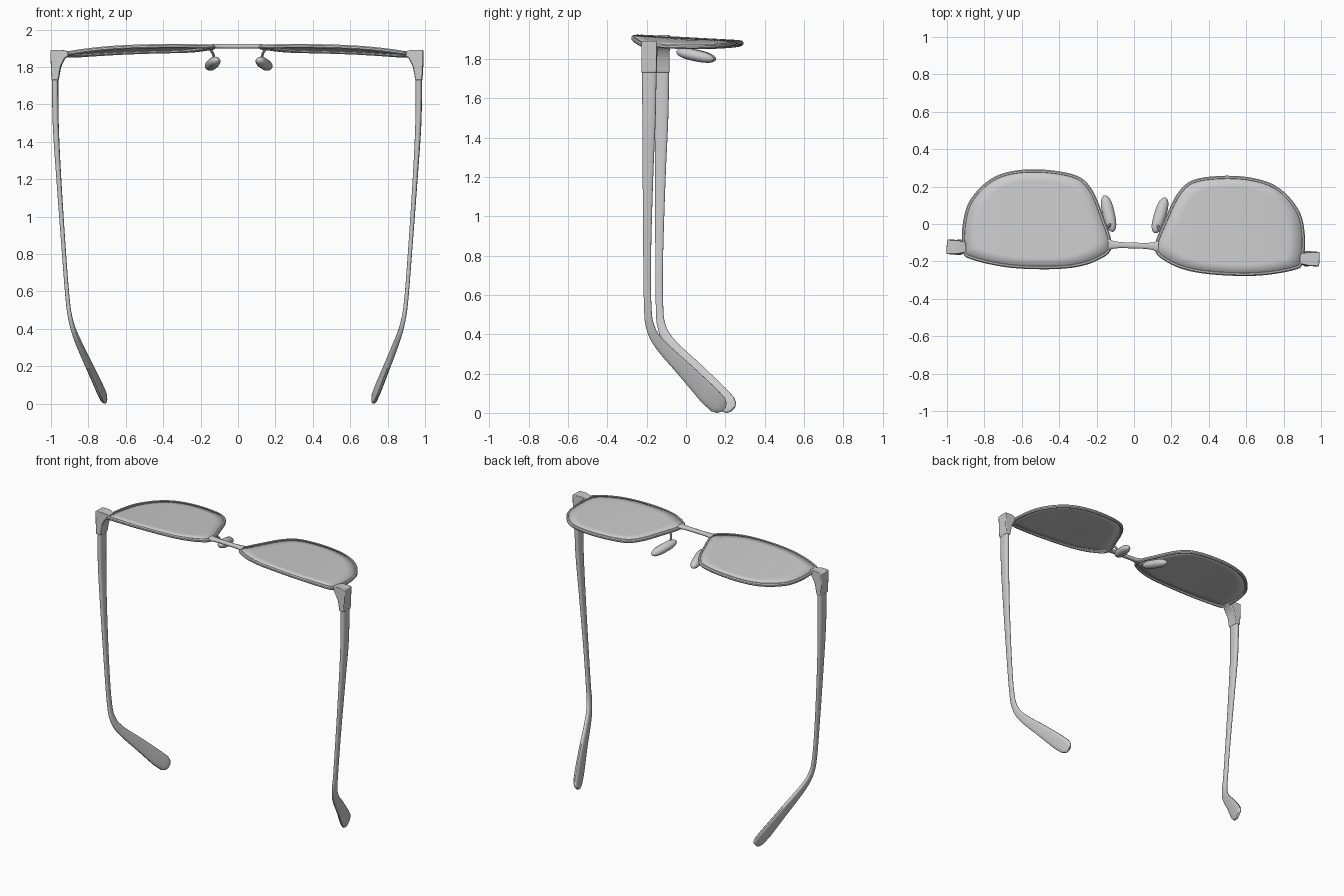
import bpy, bmesh, math
from mathutils import Vector

if "Cube" in bpy.data.objects:
    bpy.data.objects.remove(bpy.data.objects["Cube"])

YAW = math.radians(-1.9)  # the whole pair sits slightly turned


def spline(pts, steps, closed=False):
    """Catmull-Rom interpolation of tuples of any length."""
    n, out = len(pts), []
    for i in range(n if closed else n - 1):
        idx = [i - 1, i, i + 1, i + 2]
        idx = [k % n if closed else min(max(k, 0), n - 1) for k in idx]
        a, b, c, d = (pts[k] for k in idx)
        for s in range(steps):
            t = s / steps
            out.append(tuple(0.5 * (2 * q + (r - p) * t + (2 * p - 5 * q + 4 * r - u) * t * t
                                    + (3 * q - p - 3 * r + u) * t ** 3)
                             for p, q, r, u in zip(a, b, c, d)))
    if not closed:
        out.append(pts[-1])
    return out


def finish(name, bm, mirror=True, angle=40):
    bmesh.ops.recalc_face_normals(bm, faces=bm.faces)
    me = bpy.data.meshes.new(name)
    bm.to_mesh(me)
    bm.free()
    ob = bpy.data.objects.new(name, me)
    bpy.context.collection.objects.link(ob)
    ob.rotation_euler.z = YAW
    if mirror:
        m = ob.modifiers.new("Mirror", 'MIRROR')
        m.use_mirror_merge = False
    bpy.ops.object.select_all(action='DESELECT')
    ob.select_set(True)
    bpy.context.view_layer.objects.active = ob
    bpy.ops.object.shade_smooth_by_angle(angle=math.radians(angle))
    return ob


def loft(name, rows, ref, sides=12, power=1.0, closed=False, mirror=True):
    """Sweep a superellipse along rows of (x, y, z, half_thickness, half_width)."""
    bm, rings, n = bmesh.new(), [], len(rows)
    P = [Vector(r[:3]) for r in rows]
    for i, r in enumerate(rows):
        if closed:
            T = P[(i + 1) % n] - P[i - 1]
        else:
            T = P[min(i + 1, n - 1)] - P[max(i - 1, 0)]
        W = T.cross(Vector(ref)).normalized()
        N = W.cross(T).normalized()
        ring = []
        for k in range(sides):
            a = 2 * math.pi * (k + 0.5) / sides
            c, s = math.cos(a), math.sin(a)
            c = math.copysign(abs(c) ** power, c)
            s = math.copysign(abs(s) ** power, s)
            ring.append(bm.verts.new(P[i] + N * c * r[3] + W * s * r[4]))
        rings.append(ring)
    for i in range(n if closed else n - 1):
        A, B = rings[i], rings[(i + 1) % n]
        for k in range(sides):
            j = (k + 1) % sides
            bm.faces.new((A[k], A[j], B[j], B[k]))
    if not closed:
        bm.faces.new(rings[0])
        bm.faces.new(rings[-1])
    return finish(name, bm, mirror)


def lens_z(x, y):
    return 1.905 - 0.057 * x ** 4 - 0.055 * (y + 0.1)


# Lens outline (one side)
outline = spline([(0.125, -0.124), (0.19, -0.19), (0.31, -0.232), (0.48, -0.248), (0.68, -0.243),
                  (0.86, -0.208), (0.9, -0.17), (0.905, -0.03), (0.865, 0.105), (0.743, 0.222),
                  (0.56, 0.264), (0.342, 0.246), (0.245, 0.18), (0.174, 0.03)], 6, closed=True)

# Rims
loft("rim", [(x, y, lens_z(x, y), 0.012, 0.011) for x, y in outline], (0, 0, 1), 8, closed=True)

# Lenses
bm = bmesh.new()
cx, cy = 0.53, 0.0
rings = []
for f in (1.0, 0.8, 0.6, 0.4, 0.2):
    ring = []
    for x, y in outline:
        px, py = cx + (x - cx) * f, cy + (y - cy) * f
        ring.append(bm.verts.new((px, py, lens_z(px, py) + 0.004)))
    rings.append(ring)
n = len(outline)
mid = bm.verts.new((cx, cy, lens_z(cx, cy) + 0.004))
for k in range(n):
    j = (k + 1) % n
    for A, B in zip(rings, rings[1:]):
        bm.faces.new((A[k], A[j], B[j], B[k]))
    bm.faces.new((rings[-1][k], rings[-1][j], mid))
lens = finish("lens", bm)
sol = lens.modifiers.new("Thickness", 'SOLIDIFY')
sol.thickness = 0.01
sol.offset = 0

# Bridge
half = [(0.0, 0.016), (0.07, 0.016), (0.105, 0.021), (0.135, 0.032)]
prof = [(-x, w) for x, w in reversed(half[1:])] + half
loft("bridge", [(x, -0.115, 1.911, 0.012, w) for x, w in prof], (0, 0, 1), 12, 0.7, mirror=False)

# End pieces that carry the temples
bm = bmesh.new()
prof = [(0.997, 1.89), (0.94, 1.892), (0.893, 1.883), (0.895, 1.862), (0.92, 1.845),
        (0.942, 1.80), (0.955, 1.73), (0.991, 1.73), (0.995, 1.80)]
loops = []
for y, inner in ((-0.194, -0.182), (-0.116, -0.128)):
    loops.append([bm.verts.new((x, inner if x < 0.9 else y, z)) for x, z in prof])
for k in range(len(prof)):
    j = (k + 1) % len(prof)
    bm.faces.new((loops[0][k], loops[0][j], loops[1][j], loops[1][k]))
bm.faces.new(loops[0])
bm.faces.new(loops[1])
end = finish("end_piece", bm, angle=30)
bev = end.modifiers.new("Bevel", 'BEVEL')
bev.width = 0.005
bev.segments = 2

# Temples with bent ear tips
temple = [(0.973, -0.155, 1.77, 0.017, 0.038), (0.970, -0.156, 1.5, 0.016, 0.034),
          (0.953, -0.162, 1.2, 0.013, 0.027), (0.925, -0.167, 0.8, 0.011, 0.020),
          (0.905, -0.165, 0.55, 0.011, 0.019), (0.888, -0.153, 0.44, 0.012, 0.022),
          (0.860, -0.105, 0.35, 0.013, 0.029), (0.800, 0.030, 0.208, 0.014, 0.042),
          (0.750, 0.137, 0.093, 0.015, 0.052)]
tip = [(0.728, 0.185, 0.045, 0.014, 0.050), (0.718, 0.206, 0.027, 0.012, 0.036),
       (0.714, 0.214, 0.019, 0.008, 0.018)]
loft("temple", spline(temple, 5) + tip, (1, 0, 0), 16, 0.65)

# Nose pads
a, b = Vector((0.112, -0.045, 1.838)), Vector((0.163, 0.147, 1.797))
rows = []
for k in range(13):
    t = -math.cos(math.pi * k / 12)
    s = max(0.08, (1 - abs(t) ** 3) ** 0.5)
    rows.append((*a.lerp(b, (t + 1) / 2), 0.033 * s, 0.029 * s))
loft("nose_pad", rows, (1, 0, 0), 14)

# Thin arms from rim to pad
arm = [(0.148, -0.03, 1.895, 0.008, 0.008), (0.135, -0.02, 1.875, 0.007, 0.007),
       (0.125, 0.0, 1.84, 0.007, 0.007)]
loft("pad_arm", spline(arm, 4), (1, 0, 0), 8)
